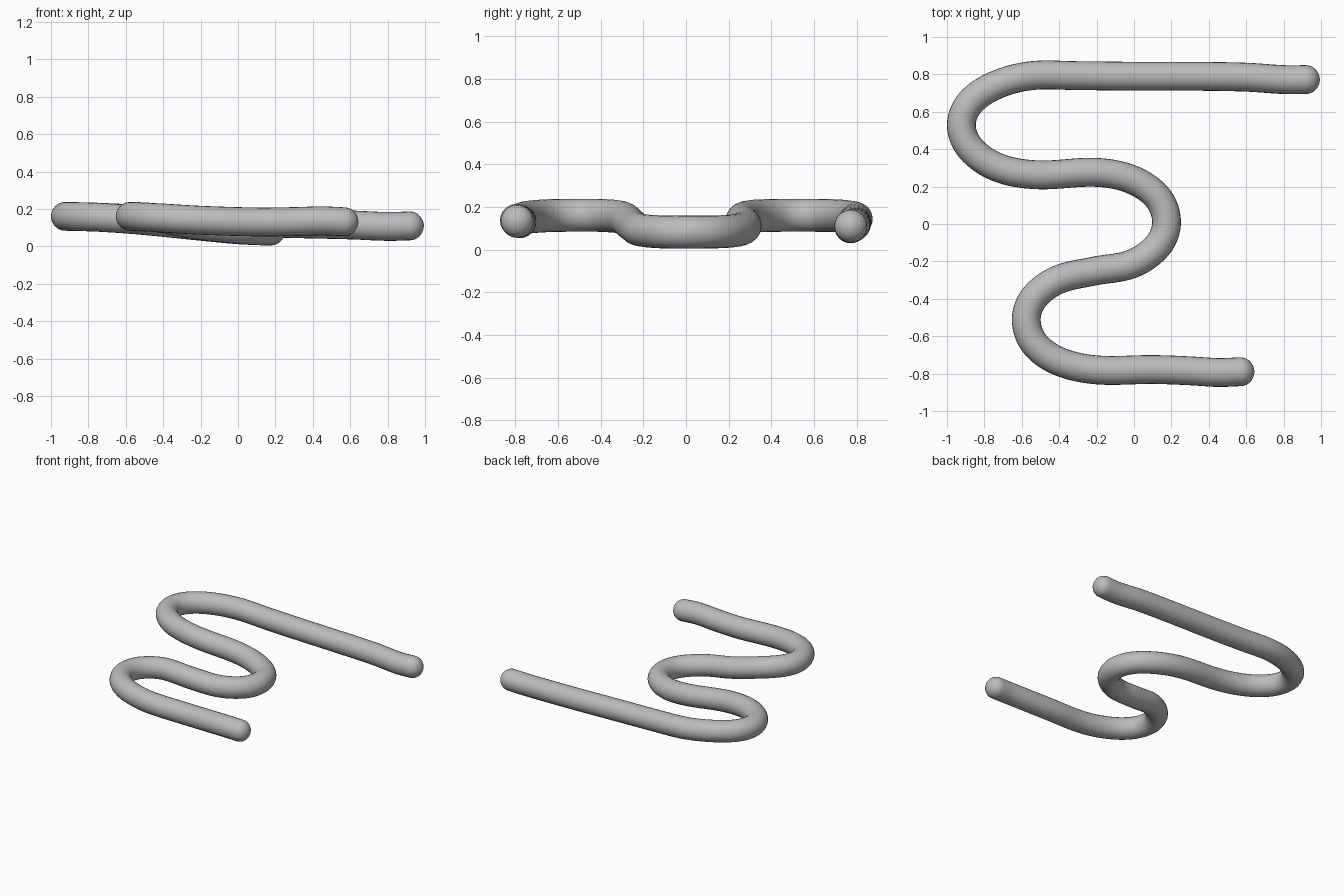
import bpy, bmesh, math
from mathutils import Vector

if "Cube" in bpy.data.objects:
    bpy.data.objects.remove(bpy.data.objects["Cube"])

R, SIDES, STEPS = 0.077, 24, 8

# Centreline of the bent tube, from the long free end to the short one
PATH = [Vector(p) for p in (
    (0.92, 0.772, 0.11), (0.80, 0.772, 0.107), (0.60, 0.785, 0.115), (0.30, 0.79, 0.122),
    (0.0, 0.79, 0.129), (-0.30, 0.793, 0.137), (-0.55, 0.793, 0.147),
    (-0.74, 0.742, 0.156), (-0.875, 0.65, 0.16), (-0.923, 0.53, 0.161),
    (-0.875, 0.405, 0.16), (-0.73, 0.303, 0.155), (-0.52, 0.263, 0.14),
    (-0.20, 0.276, 0.108), (-0.01, 0.237, 0.09), (0.128, 0.14, 0.083),
    (0.174, 0.01, 0.082), (0.128, -0.115, 0.083), (-0.01, -0.213, 0.092),
    (-0.22, -0.253, 0.115), (-0.41, -0.30, 0.15), (-0.535, -0.395, 0.16),
    (-0.576, -0.515, 0.161), (-0.53, -0.642, 0.159), (-0.40, -0.735, 0.152),
    (-0.20, -0.78, 0.14), (0.10, -0.778, 0.131), (0.30, -0.785, 0.133),
    (0.45, -0.794, 0.137), (0.57, -0.79, 0.132))]


def spline(pts):
    """Catmull-Rom samples with chord-scaled tangents."""
    n = len(pts)
    tan = []
    for i in range(n):
        a, b = pts[max(i - 1, 0)], pts[min(i + 1, n - 1)]
        tan.append((b - a).normalized())
    out = []
    for i in range(n - 1):
        a, b = pts[i], pts[i + 1]
        d = (b - a).length
        for k in range(STEPS):
            t = k / STEPS
            out.append(a * (2*t**3 - 3*t**2 + 1) + tan[i] * d * (t**3 - 2*t**2 + t)
                       + b * (3*t**2 - 2*t**3) + tan[i+1] * d * (t**3 - t**2))
    return out + [pts[-1]]


line = spline(PATH)
last = len(line) - 1
rings = [(p, (line[min(i + 1, last)] - line[max(i - 1, 0)]).normalized(), R)
         for i, p in enumerate(line)]


# Rounded ends
def dome(ring, sign):
    p, t, r = ring
    return [(p + t * sign * r * 0.95 * math.sin(a), t, r * math.cos(a))
            for a in (math.pi / 2 * k / 7 for k in range(1, 7))]


rings = dome(rings[0], -1)[::-1] + rings + dome(rings[-1], 1)

# Sweep circles along the centreline
bm = bmesh.new()
loops = []
for p, t, r in rings:
    side = t.cross(Vector((0, 0, 1))).normalized()
    up = side.cross(t)
    loops.append([bm.verts.new(p + side * r * math.cos(a) + up * r * math.sin(a))
                  for a in (2 * math.pi * k / SIDES for k in range(SIDES))])
for a, b in zip(loops, loops[1:]):
    for k in range(SIDES):
        j = (k + 1) % SIDES
        bm.faces.new((a[k], a[j], b[j], b[k]))
for loop, ring, sign in ((loops[0], rings[0], -1), (loops[-1], rings[-1], 1)):
    tip = bm.verts.new(ring[0] + ring[1] * sign * 0.003)
    for k in range(SIDES):
        bm.faces.new((loop[k], loop[(k + 1) % SIDES], tip))
bmesh.ops.recalc_face_normals(bm, faces=bm.faces)
for f in bm.faces:
    f.smooth = True

mesh = bpy.data.meshes.new("bent_tube")
bm.to_mesh(mesh)
bm.free()
grey = bpy.data.materials.new("light grey")
grey.diffuse_color = (0.5, 0.5, 0.5, 1)
grey.use_nodes = True
grey.node_tree.nodes["Principled BSDF"].inputs["Base Color"].default_value = grey.diffuse_color
mesh.materials.append(grey)
tube = bpy.data.objects.new("bent_tube", mesh)
bpy.context.collection.objects.link(tube)
